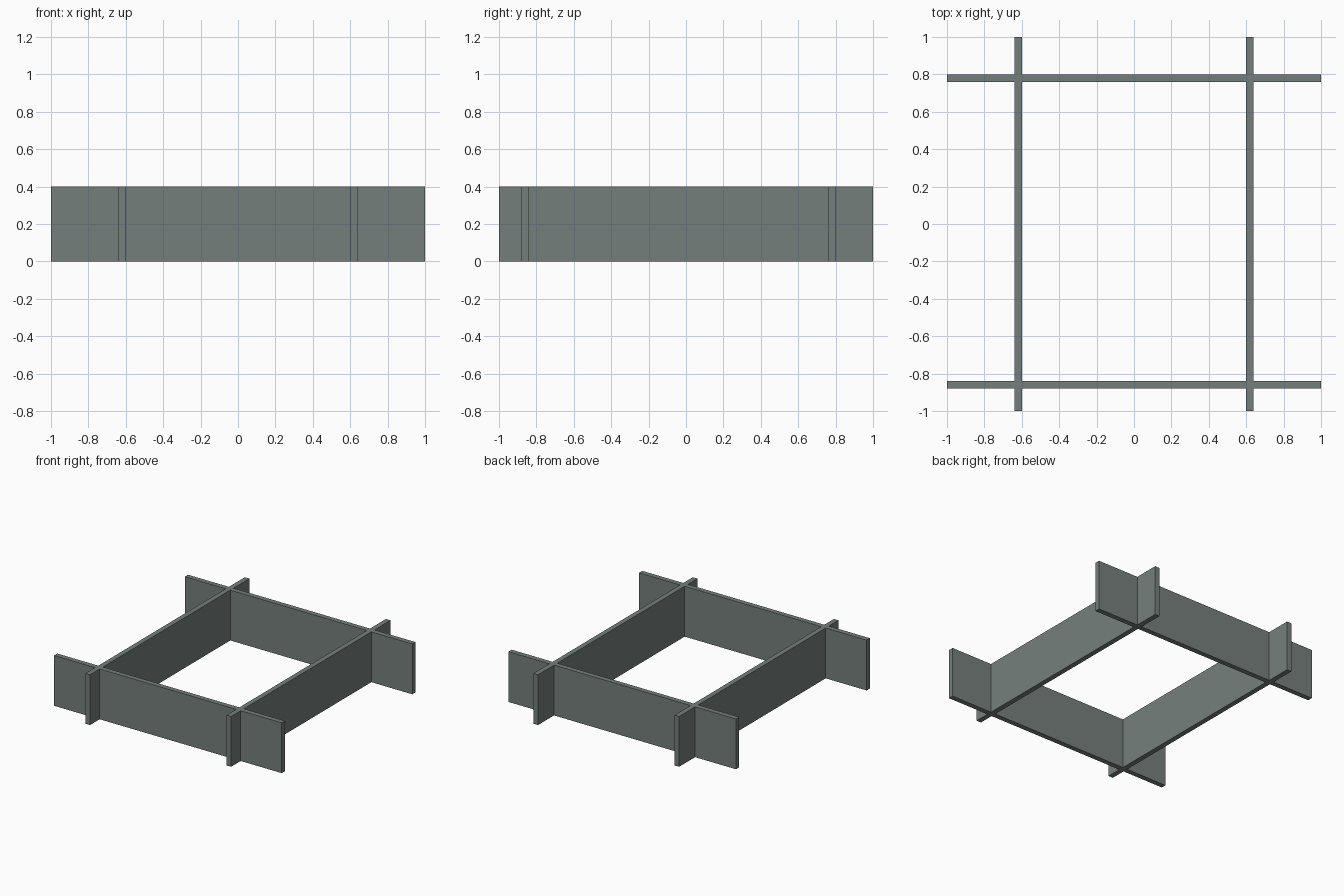
import bpy
import bmesh
from mathutils import Vector

if "Cube" in bpy.data.objects:
    bpy.data.objects.remove(bpy.data.objects["Cube"])

HEIGHT = 0.40       # board height
THICK = 0.04        # board thickness
SIDE_X = (-0.62, 0.62)    # centre lines of the boards running front to back
CROSS_Y = (-0.86, 0.78)   # centre lines of the boards running left to right

grey = bpy.data.materials.new("grey_green")
grey.diffuse_color = (0.178, 0.213, 0.202, 1.0)
grey.use_nodes = True
grey.node_tree.nodes["Principled BSDF"].inputs["Base Color"].default_value = grey.diffuse_color


def board(name, along, across, offset, slots, slot_edge):
    """Extrude a 2-unit board with half-height slots cut from slot_edge (0 or HEIGHT)."""
    h = THICK / 2
    outline = [(-1, slot_edge)]
    for s in slots:
        outline += [(s - h, slot_edge), (s - h, HEIGHT / 2),
                    (s + h, HEIGHT / 2), (s + h, slot_edge)]
    outline += [(1, slot_edge), (1, HEIGHT - slot_edge), (-1, HEIGHT - slot_edge)]

    bm = bmesh.new()
    verts = [bm.verts.new(along * u + across * (offset - h) + Vector((0, 0, z)))
             for u, z in outline]
    face = bm.faces.new(verts)
    ext = bmesh.ops.extrude_face_region(bm, geom=[face], use_keep_orig=True)
    moved = [g for g in ext["geom"] if isinstance(g, bmesh.types.BMVert)]
    bmesh.ops.translate(bm, verts=moved, vec=across * THICK)
    bmesh.ops.recalc_face_normals(bm, faces=bm.faces)

    mesh = bpy.data.meshes.new(name)
    bm.to_mesh(mesh)
    bm.free()
    mesh.materials.append(grey)
    bpy.context.collection.objects.link(bpy.data.objects.new(name, mesh))


X, Y = Vector((1, 0, 0)), Vector((0, 1, 0))

# Left and right boards, slotted from the top
for name, x in zip(("left_board", "right_board"), SIDE_X):
    board(name, Y, X, x, CROSS_Y, HEIGHT)

# Front and back boards, slotted from the bottom to interlock
for name, y in zip(("front_board", "back_board"), CROSS_Y):
    board(name, X, Y, y, SIDE_X, 0)
